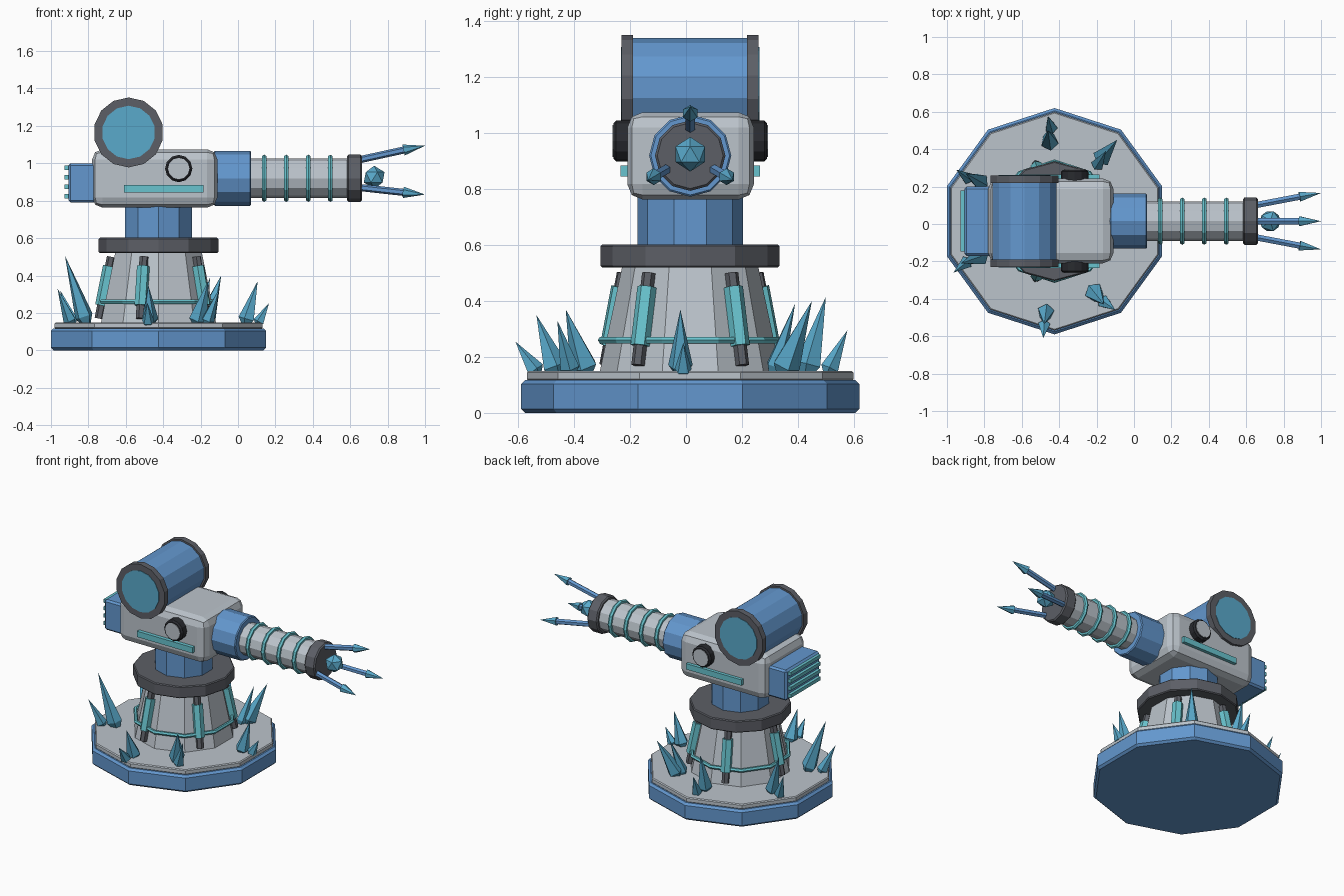
import bpy, bmesh, math
from mathutils import Vector

if "Cube" in bpy.data.objects:
    bpy.data.objects.remove(bpy.data.objects["Cube"])

CX, CY = -0.425, 0.015      # turret axis
GZ = 0.92                   # gun axis height


def material(name, rgb):
    m = bpy.data.materials.new(name)
    m.diffuse_color = (*rgb, 1)
    m.use_nodes = True
    m.node_tree.nodes["Principled BSDF"].inputs["Base Color"].default_value = m.diffuse_color
    return m


GREY = material("light grey", (0.50, 0.55, 0.60))
BLUE = material("steel blue", (0.125, 0.31, 0.62))
CYAN = material("bright cyan", (0.14, 0.55, 0.62))
ICE = material("ice blue", (0.10, 0.40, 0.60))
DARK = material("dark grey", (0.107, 0.114, 0.133))
BLACK = material("near black", (0.022, 0.024, 0.029))


def finish(name, bm, mat, bevel=0, segments=1):
    bmesh.ops.recalc_face_normals(bm, faces=bm.faces)
    me = bpy.data.meshes.new(name)
    bm.to_mesh(me)
    bm.free()
    me.materials.append(mat)
    ob = bpy.data.objects.new(name, me)
    bpy.context.collection.objects.link(ob)
    if bevel:
        mod = ob.modifiers.new("bevel", 'BEVEL')
        mod.width, mod.segments, mod.limit_method = bevel, segments, 'ANGLE'
        mod.angle_limit = math.radians(50)
    return ob


def lathe(name, p, d, profile, n, mat, turn=90, closed=False, bevel=0):
    """Sweep (distance along d, radius) points round the axis through p."""
    p, d = Vector(p), Vector(d).normalized()
    u = Vector((0, 0, 1)).cross(d)
    u = u.normalized() if u.length > 1e-4 else Vector((1, 0, 0))
    v = d.cross(u)
    bm = bmesh.new()
    rings = []
    for t, r in profile:
        ring = []
        for i in range(n):
            a = math.radians(turn) + math.tau * i / n
            ring.append(bm.verts.new(p + d * t + (u * math.cos(a) + v * math.sin(a)) * r))
        rings.append(ring)
    pairs = list(zip(rings, rings[1:]))
    if closed:
        pairs.append((rings[-1], rings[0]))
    for a, b in pairs:
        for i in range(n):
            j = (i + 1) % n
            bm.faces.new((a[i], a[j], b[j], b[i]))
    if not closed:
        bm.faces.new(rings[0])
        bm.faces.new(rings[-1])
    bmesh.ops.remove_doubles(bm, verts=bm.verts, dist=1e-5)
    return finish(name, bm, mat, bevel)


def rod(name, p, q, r1, r2, n, mat, **kw):
    d = Vector(q) - Vector(p)
    return lathe(name, p, d, [(0, r1), (d.length, r2)], n, mat, **kw)


def hoop(name, p, d, major, minor, n, mat):
    prof = [(minor * math.sin(math.tau * k / 6), major + minor * math.cos(math.tau * k / 6))
            for k in range(6)]
    return lathe(name, p, d, prof, n, mat, closed=True)


def box(name, lo, hi, mat, bevel=0, segments=1):
    bm = bmesh.new()
    bmesh.ops.create_cube(bm, size=1)
    for v in bm.verts:
        v.co = [(a + b) / 2 + c * (b - a) for a, b, c in zip(lo, hi, v.co)]
    return finish(name, bm, mat, bevel, segments)


def column(name, z0, z1, r0, r1, n, mat, **kw):
    return rod(name, (CX, CY, z0), (CX, CY, z1), r0, r1, n, mat, **kw)


# Base and pedestal
column("base", 0, 0.117, 0.605, 0.605, 10, BLUE, bevel=0.014)
column("base_plate", 0.115, 0.15, 0.584, 0.584, 10, GREY, bevel=0.006)
column("pedestal", 0.14, 0.525, 0.325, 0.243, 10, GREY)
column("swivel_collar", 0.52, 0.602, 0.32, 0.32, 12, DARK, bevel=0.006)
column("neck", 0.59, 0.79, 0.188, 0.188, 10, BLUE)
hoop("pedestal_ring", (CX, CY, 0.26), (0, 0, 1), 0.317, 0.013, 10, CYAN)

# Struts leaning on the pedestal
for k in range(5):
    a = math.radians(36 + 72 * k)

    def on_slope(z):
        r = 0.318 - (z - 0.17) * 0.2
        return (CX + r * math.cos(a), CY + r * math.sin(a), z)
    rod("strut", on_slope(0.17), on_slope(0.5), 0.024, 0.024, 6, DARK)
    rod("strut_sleeve", on_slope(0.24), on_slope(0.45), 0.035, 0.035, 6, CYAN)

# Crystal clusters: base x, y, then tip x, y, z, and width
spikes = [
    (0.04, -0.02, 0.105, -0.02, 0.37, 0.046), (0.105, -0.01, 0.165, -0.01, 0.25, 0.032),
    (-0.18, 0.345, -0.09, 0.45, 0.40, 0.052), (-0.20, 0.31, -0.15, 0.39, 0.39, 0.036),
    (-0.45, 0.43, -0.46, 0.50, 0.415, 0.048), (-0.44, 0.505, -0.46, 0.577, 0.295, 0.034),
    (-0.81, 0.22, -0.90, 0.27, 0.43, 0.046), (-0.88, 0.24, -0.95, 0.29, 0.32, 0.034),
    (-0.81, -0.17, -0.925, -0.21, 0.505, 0.05), (-0.89, -0.20, -0.965, -0.26, 0.33, 0.036),
    (-0.47, -0.46, -0.48, -0.535, 0.35, 0.046), (-0.48, -0.53, -0.485, -0.61, 0.255, 0.034),
    (-0.22, -0.355, -0.16, -0.43, 0.37, 0.052), (-0.17, -0.41, -0.10, -0.46, 0.33, 0.036),
]
for bx, by, tx, ty, tz, w in spikes:
    p, q = Vector((bx, by, 0.14)), Vector((tx, ty, tz))
    h = (q - p).length
    lathe("crystal", p, q - p, [(0, w * 0.5), (h * 0.12, w), (h, 0)], 5, ICE)

# Turret body and rear radiator
box("turret_body", (-0.78, -0.21, 0.763), (-0.11, 0.243, 1.075), GREY, 0.055, 2)
box("rear_pack", (-0.907, -0.17, 0.79), (-0.76, 0.2, 1.0), BLUE, 0.012)
for k in range(4):
    z = 0.823 + 0.051 * k
    box("radiator_fin", (-0.927, -0.147, z - 0.012), (-0.895, 0.178, z + 0.012), CYAN)

# Drum across the top
DX, DZ = -0.585, 1.165
rod("drum", (DX, -0.2, DZ), (DX, 0.23, DZ), 0.175, 0.175, 14, BLUE)

# Details mirrored on both flanks
for s in (-1, 1):
    def y(off):
        return CY + s * off
    rod("drum_cap", (DX, y(0.204), DZ), (DX, y(0.245), DZ), 0.187, 0.187, 14, DARK)
    rod("drum_lens", (DX, y(0.24), DZ), (DX, y(0.248), DZ), 0.143, 0.143, 14, ICE)
    rod("side_knob", (-0.317, y(0.2), 0.972), (-0.317, y(0.275), 0.972),
        0.073, 0.073, 12, BLACK, bevel=0.01)
    rod("knob_face", (-0.317, y(0.27), 0.972), (-0.317, y(0.278), 0.972), 0.057, 0.057, 12, GREY)
    y0, y1 = sorted((y(0.2), y(0.25)))
    box("side_strip", (-0.61, y0, 0.845), (-0.185, y1, 0.885), CYAN)


# Gun barrel
def barrel(name, x0, x1, r, mat, bevel=0):
    rod(name, (x0, CY, GZ), (x1, CY, GZ), r, r, 12, mat, bevel=bevel)


barrel("barrel_socket", -0.13, 0.07, 0.147, BLUE, 0.006)
barrel("barrel", 0.06, 0.6, 0.106, GREY)
barrel("muzzle", 0.582, 0.662, 0.126, DARK, 0.008)
for k in range(4):
    hoop("barrel_ring", (0.14 + 0.118 * k, CY, GZ), (1, 0, 0), 0.112, 0.014, 12, CYAN)

# Muzzle prongs and gem
for k in range(3):
    a = math.radians(90 + 120 * k)

    def prong_at(x, r):
        return (x, CY + r * math.cos(a), GZ + r * math.sin(a))
    rod("prong", prong_at(0.64, 0.097), prong_at(0.9, 0.154), 0.019, 0.019, 6, BLUE)
    rod("prong_tip", prong_at(0.885, 0.151), prong_at(1.0, 0.174), 0.03, 0.0, 6, ICE)
bm = bmesh.new()
bmesh.ops.create_icosphere(bm, subdivisions=1, radius=0.062)
bmesh.ops.translate(bm, verts=bm.verts, vec=(0.728, CY, GZ + 0.005))
finish("muzzle_gem", bm, ICE)
